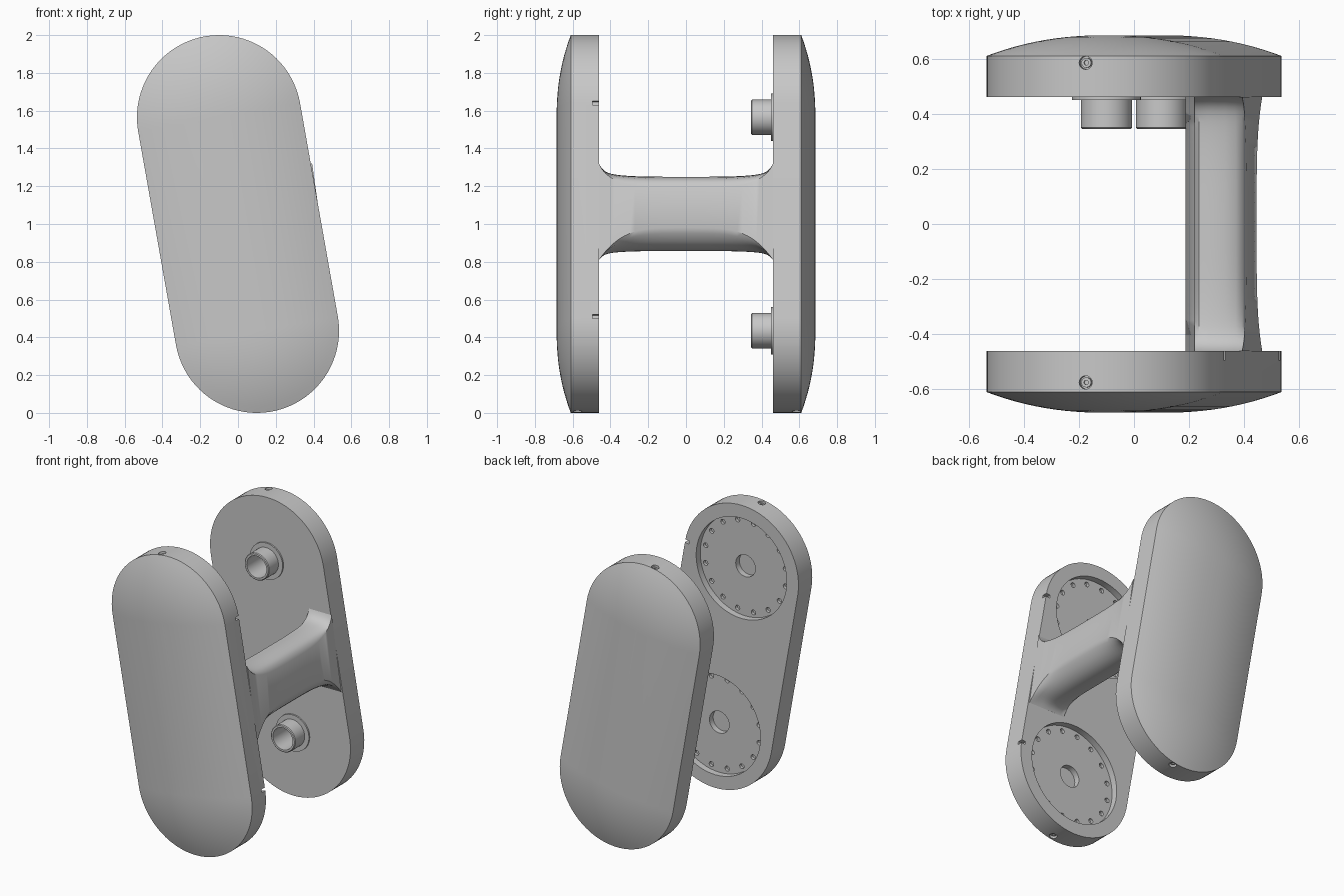
import bpy, bmesh
from math import sin, cos, pi, radians
from mathutils import Vector, Matrix

if "Cube" in bpy.data.objects:
    bpy.data.objects.remove(bpy.data.objects["Cube"])

TILT = radians(10)
R = 0.435
TOP = Vector((-0.1, 0, 1.565))
BOTTOM = Vector((0.1, 0, 0.435))
AXIS = Vector((-sin(TILT), 0, cos(TILT)))
SIDE = Vector((cos(TILT), 0, sin(TILT)))
INNER, RIM, DOME = 0.46, 0.61, 0.075

grey = bpy.data.materials.new("plain grey")
grey.use_nodes = True
grey.diffuse_color = (0.58, 0.58, 0.58, 1)
grey.node_tree.nodes["Principled BSDF"].inputs["Base Color"].default_value = grey.diffuse_color


def make(name, bm):
    bmesh.ops.recalc_face_normals(bm, faces=bm.faces)
    mesh = bpy.data.meshes.new(name)
    bm.to_mesh(mesh)
    bm.free()
    obj = bpy.data.objects.new(name, mesh)
    bpy.context.collection.objects.link(obj)
    mesh.materials.append(grey)
    return obj


def activate(obj):
    bpy.ops.object.select_all(action='DESELECT')
    obj.select_set(True)
    bpy.context.view_layer.objects.active = obj


def smooth(obj, angle=30):
    activate(obj)
    bpy.ops.object.shade_smooth_by_angle(angle=radians(angle))


def loft(bm, loops):
    """Bridge equal-length closed loops and cap both ends."""
    rings = [[bm.verts.new(p) for p in loop] for loop in loops]
    n = len(rings[0])
    for a, b in zip(rings, rings[1:]):
        for i in range(n):
            j = (i + 1) % n
            bm.faces.new((a[i], a[j], b[j], b[i]))
    bm.faces.new(rings[0])
    bm.faces.new(rings[-1])


def cylinder(bm, start, end, r, segments=32):
    d = end - start
    rot = d.to_track_quat('Z', 'Y').to_matrix().to_4x4()
    bmesh.ops.create_cone(bm, cap_ends=True, segments=segments, radius1=r, radius2=r,
                          depth=d.length, matrix=Matrix.Translation((start + end) / 2) @ rot)


def at_y(p, y):
    return Vector((p.x, y, p.z))


def cut(obj, bm):
    """Subtract bm from obj; keep the uncut mesh if the result is empty."""
    cutter = make("cutter", bm)
    uncut = obj.data.copy()
    mod = obj.modifiers.new("cut", 'BOOLEAN')
    mod.operation, mod.solver, mod.object = 'DIFFERENCE', 'EXACT', cutter
    activate(obj)
    bpy.ops.object.modifier_apply(modifier=mod.name)
    if len(obj.data.polygons) < len(uncut.polygons) / 2:
        obj.data = uncut
    bpy.data.objects.remove(cutter)


# Domed capsule-shaped plates
def capsule(r, y, n=40):
    loop = []
    for centre, phase in ((TOP, 0), (BOTTOM, pi)):
        for k in range(n + 1):
            a = phase + pi * k / n
            loop.append(at_y(centre + SIDE * r * cos(a) + AXIS * r * sin(a), y))
    return loop


def plate(name, s):
    bm = bmesh.new()
    loops = [capsule(R, s * INNER)]
    for k in range(13):
        t = 1 - k / 12.2
        loops.append(capsule(R * t, s * (RIM + DOME * (1 - t ** 2.2))))
    loft(bm, loops)
    return make(name, bm)


front = plate("front_plate", -1)
back = plate("back_plate", 1)

# Round recesses in the front plate, each with a centre hole and a ring of holes
for c in (TOP, BOTTOM):
    bm = bmesh.new()
    cylinder(bm, at_y(c, -INNER - 0.045), at_y(c, -INNER + 0.05), 0.345, 64)
    cut(front, bm)
    bm = bmesh.new()
    cylinder(bm, at_y(c, -INNER - 0.085), at_y(c, -INNER + 0.02), 0.075)
    for k in range(16):
        a = 2 * pi * (k + 0.5) / 16
        p = c + Vector((cos(a), 0, sin(a))) * 0.31
        cylinder(bm, at_y(p, -INNER - 0.065), at_y(p, -INNER + 0.02), 0.017, 12)
    cut(front, bm)

# Small notches along the outer edge of the front plate
for c in (TOP, BOTTOM):
    bm = bmesh.new()
    p = at_y(c + SIDE * R, -INNER)
    bmesh.ops.create_cube(bm, size=1, matrix=Matrix.Translation(p)
                          @ Matrix.Rotation(-TILT, 4, 'Y') @ Matrix.Diagonal((0.06, 0.07, 0.022, 1)))
    cut(front, bm)

# Hollow hubs with thin flanges on the back plate
for name, c in (("upper_hub", TOP), ("lower_hub", BOTTOM)):
    bm = bmesh.new()
    profile = ((0.125, INNER), (0.125, 0.45), (0.093, 0.45), (0.093, 0.35), (0.088, 0.345))
    loft(bm, [[at_y(c + Vector((cos(a), 0, sin(a))) * r, y)
               for a in [2 * pi * k / 48 for k in range(48)]] for r, y in profile])
    hub = make(name, bm)
    for target in (hub, back):
        bore = bmesh.new()
        cylinder(bore, at_y(c, 0.3), at_y(c, 0.53), 0.075, 48)
        cut(target, bore)
    smooth(hub)

# Screw holes with recessed screws at both ends of each plate
for obj, y in ((front, -0.575), (back, 0.585)):
    holes = bmesh.new()
    screws = bmesh.new()
    sockets = bmesh.new()
    for c, d in ((TOP, AXIS), (BOTTOM, -AXIS)):
        p = at_y(c + d * R, y)
        cylinder(holes, p - d * 0.03, p + d * 0.03, 0.024, 20)
        cylinder(screws, p - d * 0.032, p - d * 0.012, 0.018, 20)
        cylinder(sockets, p - d * 0.022, p + d * 0.01, 0.009, 6)
    cut(obj, holes)
    screw = make(obj.name.replace("plate", "screws"), screws)
    cut(screw, sockets)
    smooth(screw)
    smooth(obj, 20)

# Side grip that flares and squares off where it meets the plates
section = ((0.445, 0.98), (0.408, 1.19), (0.395, 1.22), (0.37, 1.238), (0.33, 1.247), (0.27, 1.25),
           (0.235, 1.24), (0.22, 1.21), (0.186, 0.95), (0.19, 0.9), (0.215, 0.87), (0.26, 0.857),
           (0.32, 0.858), (0.37, 0.875), (0.41, 0.91), (0.435, 0.95))
loops = []
for k in range(41):
    s = sin(-pi / 2 + pi * k / 40)
    t = abs(s)
    flare = 0.35 * t ** 4 + 0.65 * t ** 20
    loop = []
    for x, z in section:
        crest, end = (1.25, 1.32) if z > 1.05 else (0.857, 0.81)
        corner = min(1, abs(z - crest) / 0.1)
        dz = (end - z) * (flare + (t ** 4 - flare) * corner)
        loop.append((x - 0.12 * dz * (x > 0.36), INNER * s, z + dz))
    loops.append(loop)
bm = bmesh.new()
loft(bm, loops)
smooth(make("side_grip", bm), 32)
